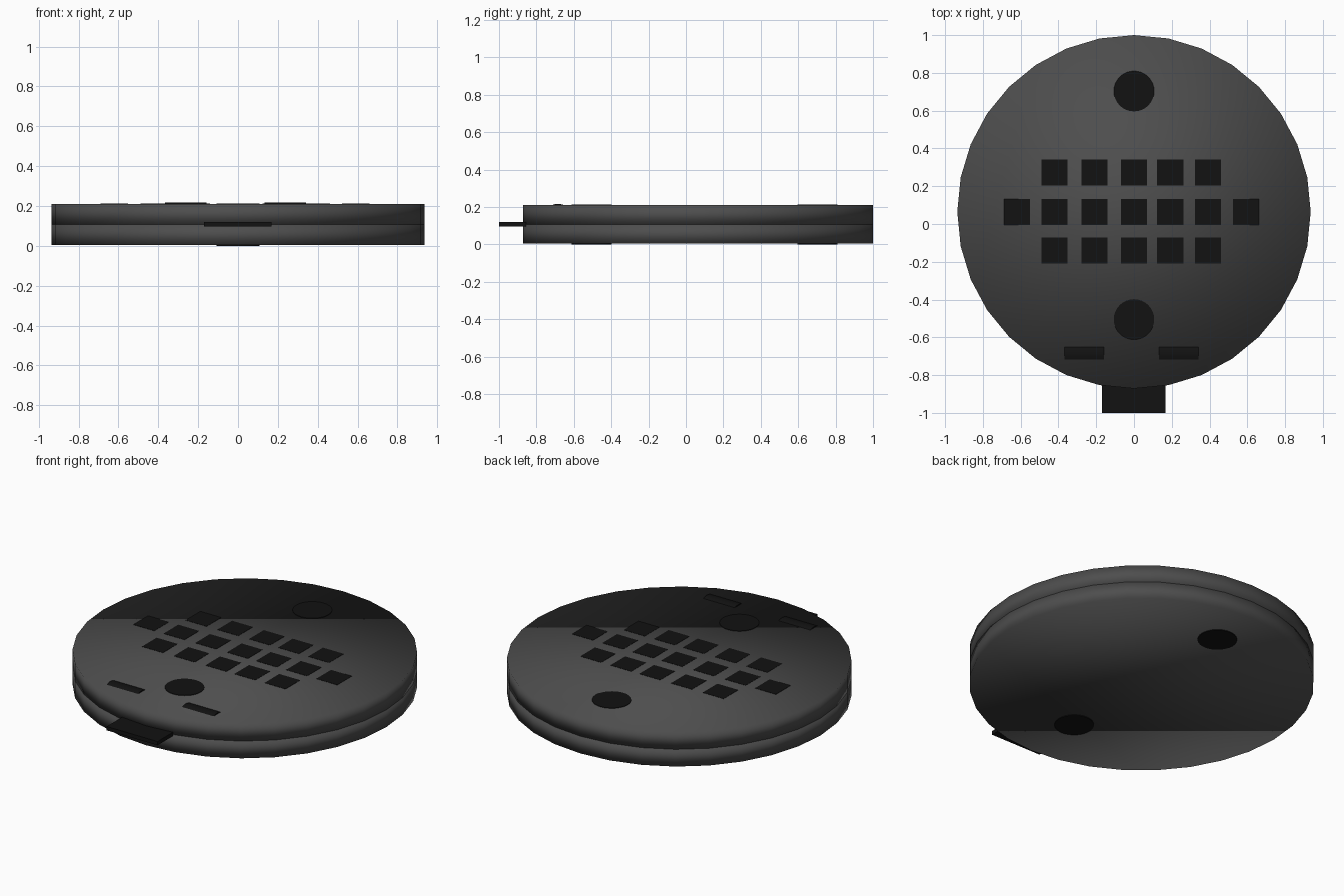
import bpy, math

if "Cube" in bpy.data.objects:
    bpy.data.objects.remove(bpy.data.objects["Cube"])

CY = 0.0645          # centre of the puck in y
BOTTOM, SEAM, TOP = 0.004, 0.107, 0.21


def material(name, value):
    m = bpy.data.materials.new(name)
    m.diffuse_color = (value, value, value, 1)
    m.use_nodes = True
    m.node_tree.nodes["Principled BSDF"].inputs["Base Color"].default_value = m.diffuse_color
    return m


shell = material("dark_grey", 0.075)
black = material("black", 0.006)


def cylinder(name, r, depth, loc, mat, sides=32, rot=(0, 0, 0), smooth=False):
    bpy.ops.mesh.primitive_cylinder_add(vertices=sides, radius=r, depth=depth,
                                        location=loc, rotation=rot)
    o = bpy.context.object
    o.name = name
    o.data.materials.append(mat)
    if smooth:
        bpy.ops.object.shade_smooth()
    else:
        bpy.ops.object.shade_smooth_by_angle()
    return o


def box(name, lo, hi, mat):
    loc = [(a + b) / 2 for a, b in zip(lo, hi)]
    bpy.ops.mesh.primitive_cube_add(size=1, location=loc)
    o = bpy.context.object
    o.name = name
    o.scale = [b - a for a, b in zip(lo, hi)]
    bpy.ops.object.transform_apply(location=False, rotation=False, scale=True)
    o.data.materials.append(mat)
    return o


# Body: two stacked halves, each softly shaded so the seam reads
for name, z0, z1 in (("lower_shell", BOTTOM, SEAM), ("upper_shell", SEAM, TOP)):
    cylinder(name, 0.9355, z1 - z0, (0, CY, (z0 + z1) / 2), shell, smooth=True)

# Round pegs showing on both the top and the underside
for name, y in (("back_peg", 0.703), ("front_peg", -0.505)):
    cylinder(name, 0.107, 0.213, (0, y, 0.1065), black)

# Square keys: 5 + 7 + 5
columns = (-0.62, -0.42, -0.21, 0, 0.192, 0.392, 0.592)
for row, y in enumerate((0.273, 0.064, -0.14)):
    for x in (columns if row == 1 else columns[1:6]):
        box("square_key", (x - 0.069, y - 0.069, 0.195),
            (x + 0.069, y + 0.069, 0.2115), black)

# Thumb wheels just breaking the top surface
for name, x in (("left_wheel", -0.263), ("right_wheel", 0.237)):
    cylinder(name, 0.085, 0.209, (x, -0.685, 0.217 - 0.085), black,
             rot=(0, math.pi / 2, 0))

# Flat tab at the front
box("front_tab", (-0.17, -1.0, 0.097), (0.167, -0.8, 0.12), black)
